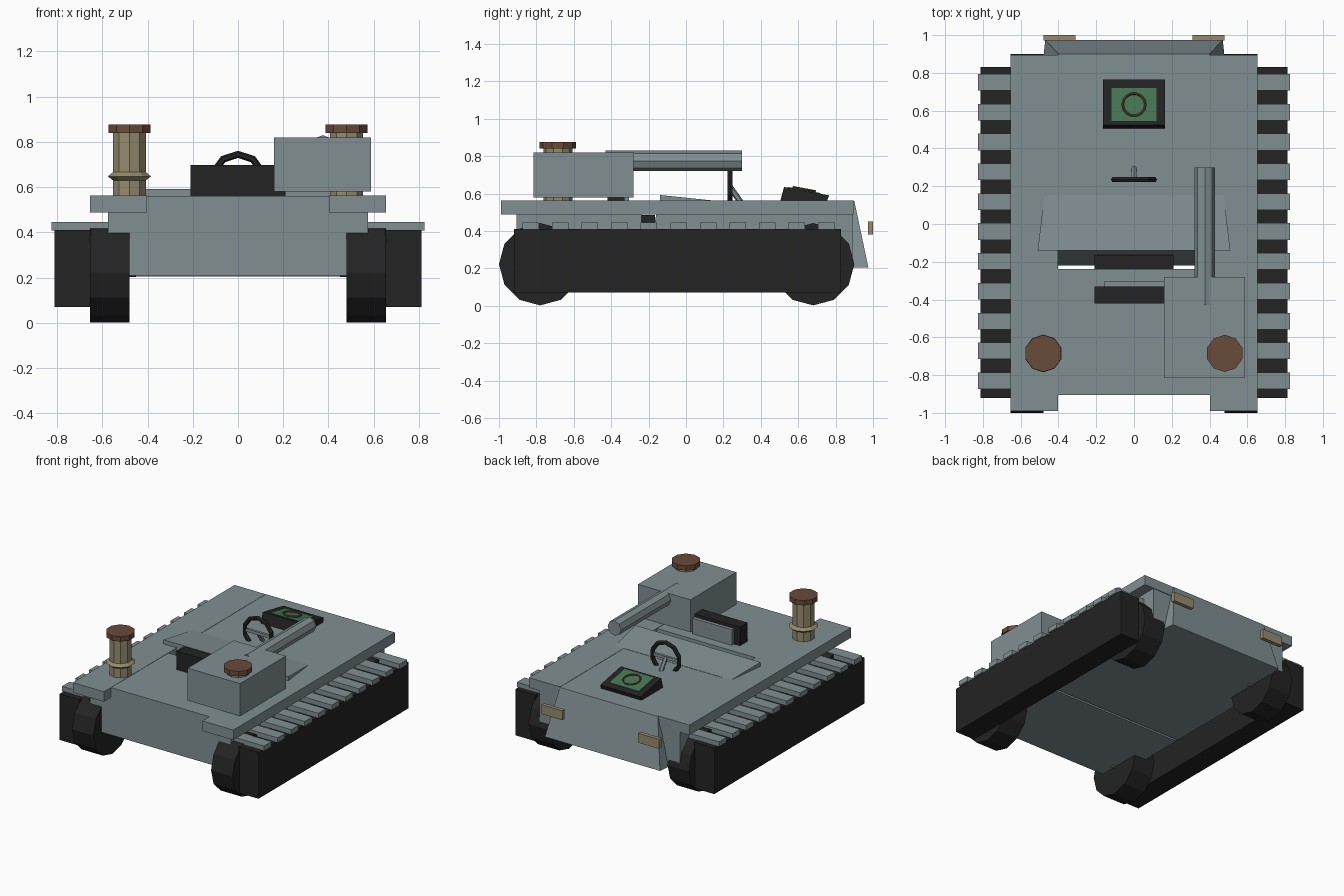
import bpy, math
from mathutils import Vector

if "Cube" in bpy.data.objects:
    bpy.data.objects.remove(bpy.data.objects["Cube"])


def material(name, rgb):
    m = bpy.data.materials.new(name)
    m.diffuse_color = (*rgb, 1)
    m.use_nodes = True
    m.node_tree.nodes["Principled BSDF"].inputs["Base Color"].default_value = m.diffuse_color
    return m


GREY = material("armour grey", (0.22, 0.275, 0.29))
BLACK = material("rubber black", (0.017, 0.017, 0.017))
BROWN = material("rust brown", (0.14, 0.07, 0.042))
TAN = material("brass tan", (0.30, 0.26, 0.155))
GREEN = material("screen green", (0.06, 0.18, 0.085))


def mesh(name, verts, faces, mat):
    me = bpy.data.meshes.new(name)
    me.from_pydata(verts, [], faces)
    me.materials.append(mat)
    ob = bpy.data.objects.new(name, me)
    bpy.context.collection.objects.link(ob)
    return ob


def hexa(name, bottom, top, mat):
    """Six-sided solid from two counter-clockwise quads."""
    faces = [(3, 2, 1, 0), (4, 5, 6, 7)]
    faces += [(i, (i + 1) % 4, (i + 1) % 4 + 4, i + 4) for i in range(4)]
    return mesh(name, bottom + top, faces, mat)


def box(name, x, y, z, mat):
    quad = lambda h: [(x[0], y[0], h), (x[1], y[0], h), (x[1], y[1], h), (x[0], y[1], h)]
    return hexa(name, quad(z[0]), quad(z[1]), mat)


def extrude_x(name, profile, x0, x1, mat):
    """Extrude a counter-clockwise (y, z) profile along x."""
    n = len(profile)
    verts = [(x, y, z) for x in (x0, x1) for y, z in profile]
    faces = [tuple(reversed(range(n))), tuple(range(n, 2 * n))]
    faces += [(i, (i + 1) % n, (i + 1) % n + n, i + n) for i in range(n)]
    return mesh(name, verts, faces, mat)


def rod(name, a, b, r, sides, mat, turn=0, r2=None):
    """Flat-shaded cylinder or cone from a to b."""
    a, b = Vector(a), Vector(b)
    bpy.ops.mesh.primitive_cone_add(vertices=sides, radius1=r, radius2=r if r2 is None else r2,
                                    depth=(b - a).length, location=(a + b) / 2)
    ob = bpy.context.object
    ob.name = name
    for v in ob.data.vertices:
        c, s = math.cos(turn), math.sin(turn)
        v.co.x, v.co.y = c * v.co.x - s * v.co.y, s * v.co.x + c * v.co.y
    ob.rotation_euler = (b - a).to_track_quat('Z', 'Y').to_euler()
    ob.data.materials.append(mat)
    return ob


def ring(name, loc, rot, R, r, major, minor, mat):
    bpy.ops.mesh.primitive_torus_add(location=loc, rotation=rot, major_radius=R, minor_radius=r,
                                     major_segments=major, minor_segments=minor)
    ob = bpy.context.object
    ob.name = name
    ob.data.materials.append(mat)
    return ob


# Hull in two blocks with a foot slot between them
box("front_hull", (-0.575, 0.575), (-0.905, -0.237), (0.21, 0.56), GREY)
extrude_x("rear_hull", [(-0.22, 0.21), (0.89, 0.21), (0.89, 0.49), (-0.158, 0.49)],
          -0.575, 0.575, GREY)
extrude_x("rear_deck", [(-0.158, 0.49), (0.895, 0.49), (0.895, 0.56), (-0.14, 0.56)],
          -0.41, 0.41, GREY)
hexa("tail_plate",
     [(-0.48, 0.88, 0.205), (0.48, 0.88, 0.205), (0.47, 0.975, 0.205), (-0.47, 0.975, 0.205)],
     [(-0.40, 0.88, 0.56), (0.40, 0.88, 0.56), (0.40, 0.9, 0.56), (-0.40, 0.9, 0.56)], GREY)

# Raised cowl over the slot
hexa("cowl",
     [(-0.51, -0.14, 0.555), (0.51, -0.14, 0.555), (0.475, 0.15, 0.555), (-0.475, 0.15, 0.555)],
     [(-0.51, -0.14, 0.592), (0.51, -0.14, 0.592), (0.475, 0.15, 0.562), (-0.475, 0.15, 0.562)],
     GREY)

# Running gear and side parts, repeated on both sides
for s, side in ((-1, "left"), (1, "right")):
    span = lambda a, b: tuple(sorted((s * a, s * b)))
    box(side + "_deck_rail", span(0.402, 0.655), (-0.99, 0.895), (0.488, 0.562), GREY)
    box(side + "_track", span(0.65, 0.812), (-0.92, 0.83), (0.07, 0.41), BLACK)
    for i in range(11):
        y = 0.75 - i * 0.158
        box(f"{side}_tread_{i}", span(0.57, 0.825), (y - 0.044, y + 0.044), (0.408, 0.445), GREY)
    for y, end in ((-0.78, "front"), (0.68, "rear")):
        rod(f"{side}_{end}_wheel", (s * 0.48, y, 0.222), (s * 0.655, y, 0.222), 0.22, 12, BLACK)
        rod(f"{side}_{end}_axle", (s * 0.45, y, 0.222), (s * 0.675, y, 0.222), 0.02, 8, GREY)
    box(side + "_tail_lamp", span(0.31, 0.48), (0.972, 1.0), (0.38, 0.45), TAN)

    # Exhaust stack with flared ring and caps
    p = lambda z: (s * 0.48, -0.685, z)
    rod(side + "_stack", p(0.47), p(0.85), 0.077, 10, TAN)
    rod(side + "_stack_ring_lower", p(0.63), p(0.648), 0.077, 10, TAN, r2=0.1)
    rod(side + "_stack_ring_upper", p(0.648), p(0.666), 0.1, 10, TAN, r2=0.077)
    rod(side + "_stack_cap", p(0.84), p(0.876), 0.098, 10, BROWN)
    rod(side + "_stack_foot", p(0.45), p(0.487), 0.098, 10, BROWN)

# Gun housing and barrel
box("gun_housing", (0.16, 0.588), (-0.815, -0.28), (0.58, 0.82), GREY)
rod("gun_barrel", (0.375, -0.43, 0.775), (0.375, 0.3, 0.775), 0.055, 8, GREY)

# Seat
box("seat_back", (-0.21, 0.21), (-0.42, -0.33), (0.5, 0.697), BLACK)
box("seat_back_pad", (-0.16, 0.16), (-0.335, -0.305), (0.555, 0.675), GREY)
box("seat_cushion", (-0.21, 0.21), (-0.42, -0.165), (0.4, 0.485), BLACK)

# Steering wheel, spokes and column
ring("steering_wheel", (0, 0.235, 0.633), (math.pi / 2, math.pi / 10, 0), 0.112, 0.016, 10, 6, BLACK)
box("steering_spoke_bar", (-0.105, 0.105), (0.225, 0.243), (0.624, 0.646), GREY)
rod("steering_column", (0, 0.235, 0.635), (0, 0.295, 0.55), 0.016, 6, GREY)

# Tilted console with screen plate and dial ring
extrude_x("console", [(0.503, 0.555), (0.752, 0.555), (0.765, 0.59), (0.524, 0.635)],
          -0.165, 0.165, BLACK)
top = lambda y: 0.635 - (y - 0.524) * 0.187
extrude_x("console_screen", [(0.545, top(0.545) - 0.004), (0.72, top(0.72) - 0.004),
                             (0.72, top(0.72) + 0.004), (0.545, top(0.545) + 0.004)],
          -0.12, 0.12, GREEN)
ring("console_dial", (0, 0.632, top(0.632) + 0.009), (-0.185, 0, 0), 0.06, 0.006, 14, 6, BROWN)
